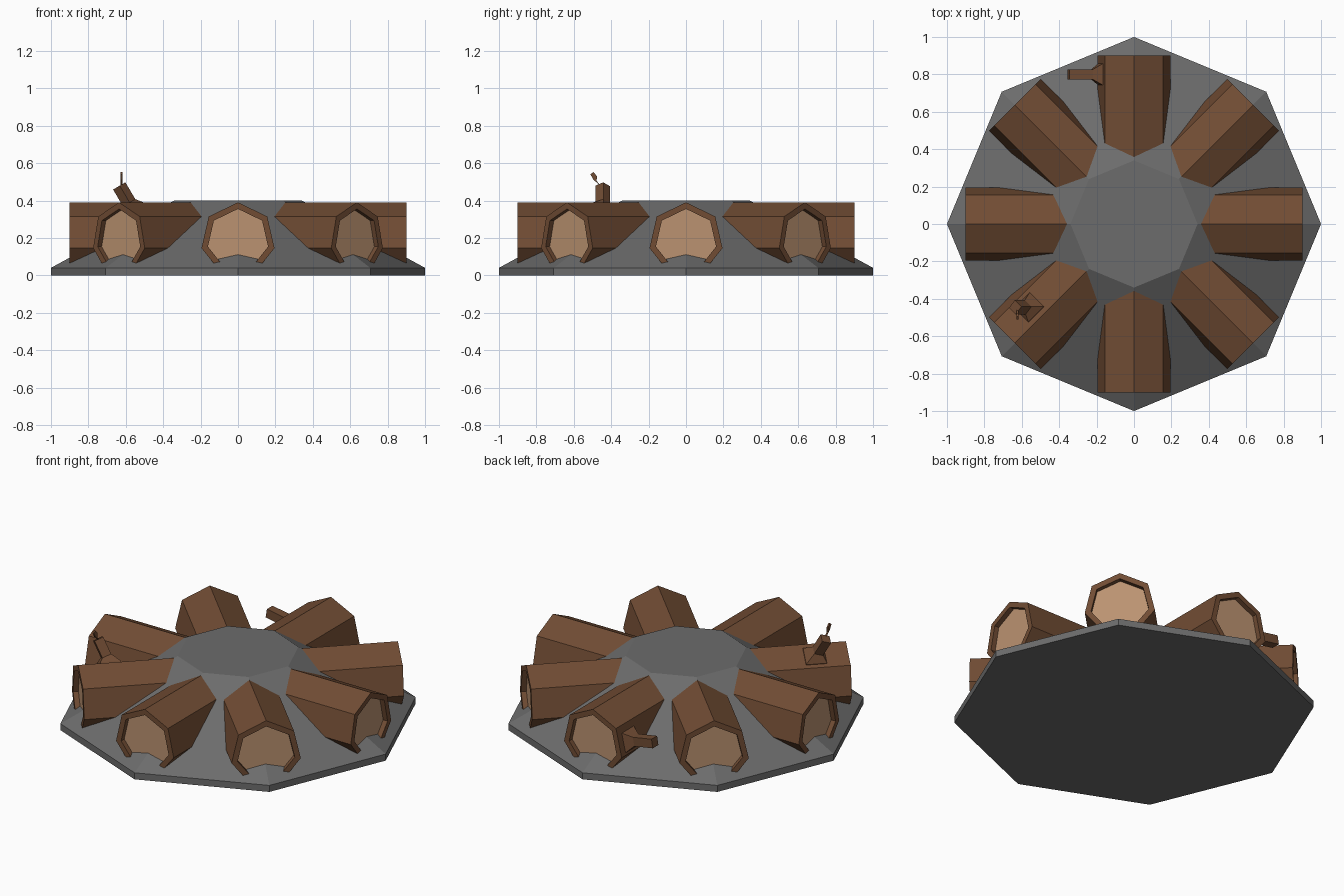
import bpy, bmesh, math
from mathutils import Vector, Matrix

if "Cube" in bpy.data.objects:
    bpy.data.objects.remove(bpy.data.objects["Cube"])


def material(name, rgb):
    m = bpy.data.materials.new(name)
    m.diffuse_color = (*rgb, 1)
    m.use_nodes = True
    m.node_tree.nodes["Principled BSDF"].inputs["Base Color"].default_value = m.diffuse_color
    return m


STONE = material("ash_grey", (0.15, 0.15, 0.15))
BARK = material("bark_brown", (0.165, 0.073, 0.034))
WOOD = material("cut_wood", (0.50, 0.29, 0.165))


def skin(name, rings, mats, last_cap=0):
    """Bridge equal-sized rings of points into a closed solid."""
    bm = bmesh.new()
    vs = [[bm.verts.new(p) for p in ring] for ring in rings]
    n = len(vs[0])
    for a, b in zip(vs, vs[1:]):
        for i in range(n):
            j = (i + 1) % n
            bm.faces.new((a[i], a[j], b[j], b[i]))
    bm.faces.new(vs[0][::-1])
    bm.faces.new(vs[-1]).material_index = last_cap
    bmesh.ops.recalc_face_normals(bm, faces=bm.faces)
    me = bpy.data.meshes.new(name)
    bm.to_mesh(me)
    bm.free()
    for m in mats:
        me.materials.append(m)
    ob = bpy.data.objects.new(name, me)
    bpy.context.collection.objects.link(ob)
    return ob


# Octagonal ash mound
def octagon(r, z):
    return [(r * math.cos(k * math.pi / 4), r * math.sin(k * math.pi / 4), z) for k in range(8)]


skin("ash_mound", [octagon(1, 0), octagon(1, 0.04), octagon(0.34, 0.40)], [STONE])


# Seven-sided logs with recessed cut ends
def heptagon(r, x):
    return [(x, r * math.sin(k * math.tau / 7), 0.19 + r * math.cos(k * math.tau / 7)) for k in range(7)]


for k in range(8):
    log = skin(f"log_{k + 1}", [heptagon(0.2, 0.30), heptagon(0.2, 0.90),
                                heptagon(0.165, 0.90), heptagon(0.165, 0.87)], [BARK, WOOD], 1)
    log.matrix_world = Matrix.Rotation(k * math.pi / 4, 4, 'Z')


# Branch stubs with a flared square root
def square(c, axis, along, h):
    n = axis.normalized()
    u = (along - n * along.dot(n)).normalized()
    v = n.cross(u)
    return [c + (u * a + v * b) * h for a, b in ((1, 1), (-1, 1), (-1, -1), (1, -1))]


def stub(name, root, normal, along, tip):
    root, normal, along, tip = map(Vector, (root, normal, along, tip))
    d = tip - root
    skin(name, [square(root - normal * 0.02, normal, along, 0.062),
                square(root + normal * 0.004, normal, along, 0.058),
                square(root + d * 0.28, d, along, 0.027),
                square(tip, d, along, 0.027)], [BARK])


stub("top_branch", (-0.561, -0.445, 0.353), (-0.307, 0.307, 0.90), (-0.707, -0.707, 0), (-0.635, -0.445, 0.478))
stub("side_branch", (-0.175, 0.80, 0.215), (-0.975, 0, 0.222), (0, 1, 0), (-0.35, 0.80, 0.245))

# Thin twig leaf on the top branch
leaf = [(-0.455, 0.475), (-0.478, 0.505), (-0.476, 0.53), (-0.495, 0.552), (-0.511, 0.54), (-0.495, 0.512)]
skin("twig_leaf", [[(x, y, z) for y, z in leaf] for x in (-0.627, -0.618)], [BARK])
